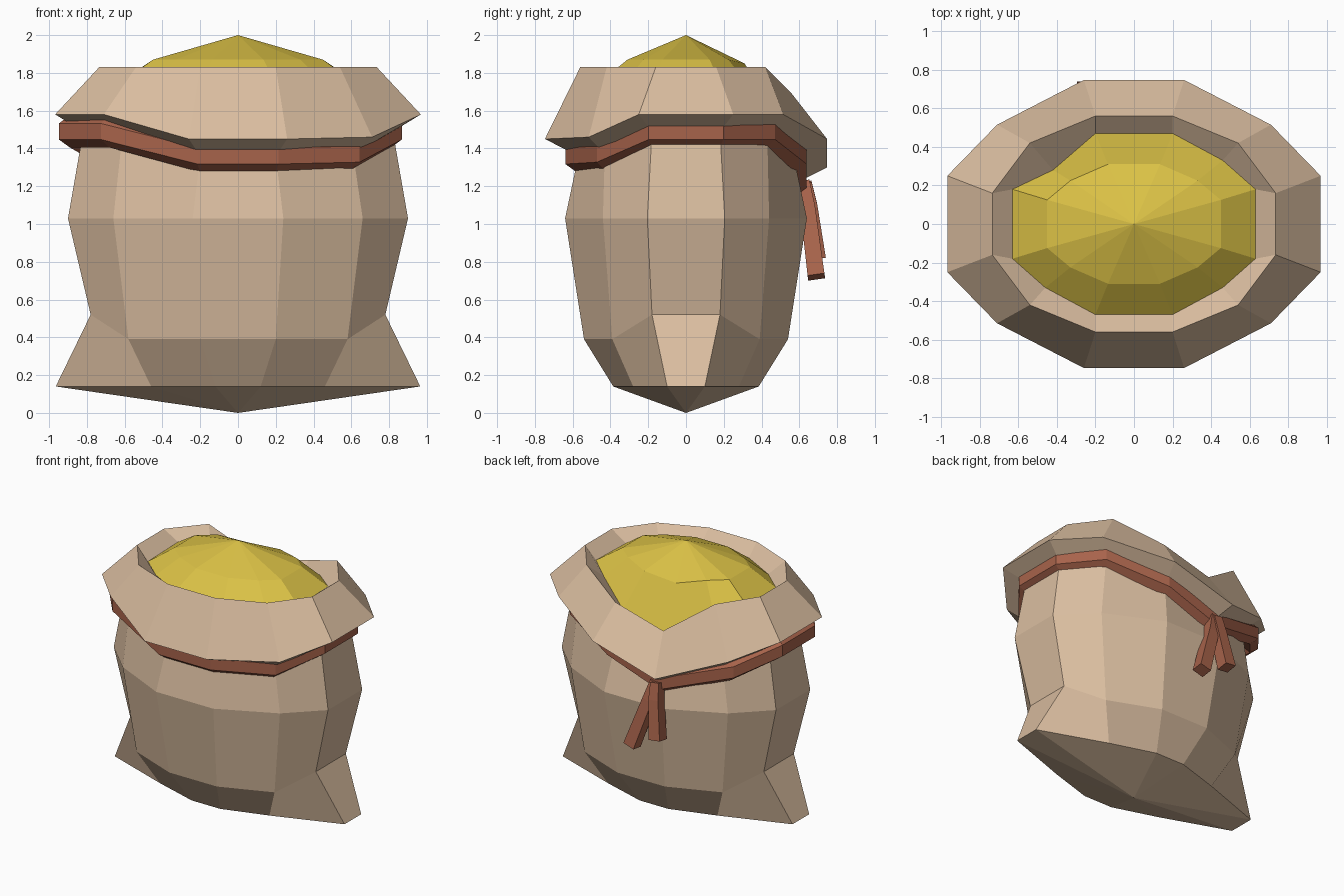
import bpy, math
from mathutils import Vector

if "Cube" in bpy.data.objects:
    bpy.data.objects.remove(bpy.data.objects["Cube"])


def material(name, rgb):
    m = bpy.data.materials.new(name)
    m.diffuse_color = (*rgb, 1)
    m.use_nodes = True
    m.node_tree.nodes["Principled BSDF"].inputs["Base Color"].default_value = m.diffuse_color
    return m


burlap = material("burlap", (0.70, 0.51, 0.35))
grain = material("yellow grain", (0.70, 0.53, 0.06))
cord = material("red brown cord", (0.39, 0.125, 0.07))


def ring(p0, p1, p2, z):
    """12 points mirrored from one quadrant, counter-clockwise; z is a number or list."""
    q = [p0, p1, p2]
    pts = q + [(-x, y) for x, y in q[::-1]]
    pts += [(-x, -y) for x, y in pts]
    zs = z if isinstance(z, list) else [z] * 12
    return [Vector((x, y, h)) for (x, y), h in zip(pts, zs)]


def loft(name, rings, mat, start=None, end=None, wrap=False):
    """Quads between rings, with optional fan points at both ends."""
    n = len(rings[0])
    verts = [p for r in rings for p in r]
    faces = []
    for i in range(len(rings) if wrap else len(rings) - 1):
        a, b = i * n, (i + 1) % len(rings) * n
        faces += [(a + k, a + (k + 1) % n, b + (k + 1) % n, b + k) for k in range(n)]
    if start is not None:
        verts.append(Vector(start))
        faces += [((k + 1) % n, k, len(verts) - 1) for k in range(n)]
    if end is not None:
        verts.append(Vector(end))
        o = (len(rings) - 1) * n
        faces += [(o + k, o + (k + 1) % n, len(verts) - 1) for k in range(n)]
    me = bpy.data.meshes.new(name)
    me.from_pydata(verts, [], faces)
    me.materials.append(mat)
    ob = bpy.data.objects.new(name, me)
    bpy.context.collection.objects.link(ob)
    return ob


# Heights around the mouth: it dips where the cord is tied at the back
hem_z = [1.58, 1.58, 1.45, 1.30, 1.46, 1.58, 1.58, 1.58, 1.45, 1.45, 1.46, 1.58]
neck_z = [z - 0.09 for z in hem_z]
lip_z = [1.83, 1.83, 1.69, 1.58, 1.82] + [1.83] * 7
fill_z = [1.75, 1.73, 1.60, 1.50, 1.70, 1.75] + [1.74] * 6

# Grain surface edge, shared with the inside wall of the mouth
fill = ring((0.63, 0.18), (0.46, 0.33), (0.20, 0.47), fill_z)
fill[4].xy = (-0.42, 0.28)

# Sack: pointed base corners, belly, neck, folded flap and inside wall
sack = [
    ring((0.965, 0.10), (0.46, 0.28), (0.12, 0.385), 0.14),
    ring((0.78, 0.18), (0.58, 0.39), (0.20, 0.54), [0.52, 0.39, 0.39, 0.39, 0.39, 0.52] * 2),
    ring((0.90, 0.205), (0.66, 0.44), (0.24, 0.64), 1.03),
    ring((0.82, 0.18), (0.61, 0.43), (0.20, 0.57), neck_z),
    ring((0.968, 0.25), (0.71, 0.515), (0.26, 0.747), hem_z),
    ring((0.735, 0.16), (0.54, 0.42), (0.20, 0.56), lip_z),
    fill,
]
loft("sack", sack, burlap, start=(0, 0, 0))

# Heaped grain
heap = ring((0.45, 0.125), (0.33, 0.225), (0.135, 0.31), 1.87)
for k, z in ((2, 1.85), (3, 1.83)):
    heap[k].z = z
loft("grain_heap", [fill, heap], grain, end=(0, 0, 2.0))

# Cord around the neck: six-sided tube
path = ring((0.81, 0.18), (0.60, 0.43), (0.20, 0.58), neck_z)
for k in (4, 5, 6, 7):
    path[k].x -= 0.08
sections = []
for p in path:
    out = Vector((p.x / 0.8, p.y / 0.6, 0)).normalized()
    sections.append([p + out * 0.07 * math.cos(a) + Vector((0, 0, 0.085 * math.sin(a)))
                     for a in (math.radians(30 + 60 * j) for j in range(6))])
loft("neck_cord", sections[::-1], cord, wrap=True)


# Two loose cord ends hanging from the knot
def cord_end(name, points, widths):
    down = (points[-1] - points[0]).normalized()
    side = Vector((1, 0, 0)) - down * down.x
    side.normalize()
    back = side.cross(down)
    rs = [[p + side * w * i + back * w * j for i, j in ((-1, -1), (1, -1), (1, 1), (-1, 1))]
          for p, w in zip(points, widths)]
    loft(name, rs, cord, start=points[0], end=points[-1])


cord_end("cord_end_long", [Vector((-0.19, 0.62, 1.22)), Vector((-0.15, 0.645, 1.08)),
                           Vector((-0.03, 0.69, 0.72))], (0.035, 0.04, 0.045))
cord_end("cord_end_short", [Vector((-0.20, 0.63, 1.22)), Vector((-0.21, 0.655, 1.10)),
                            Vector((-0.25, 0.695, 0.82))], (0.035, 0.04, 0.045))
